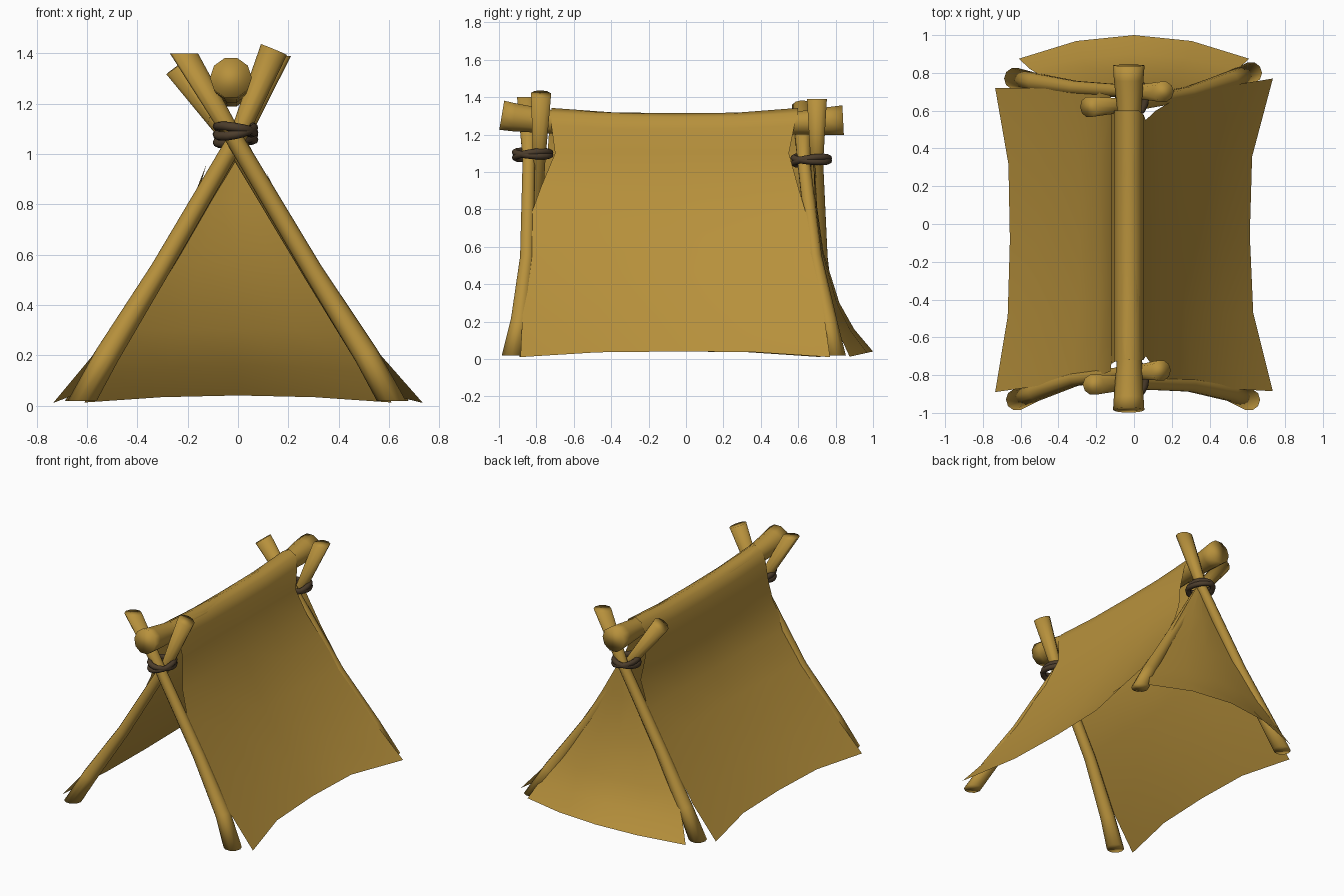
import bpy, bmesh, math
from mathutils import Vector, Matrix

old = bpy.data.objects.get("Cube")
if old:
    bpy.data.objects.remove(old)


def material(name, rgb):
    m = bpy.data.materials.new(name)
    m.use_nodes = True
    m.diffuse_color = (*rgb, 1)
    m.node_tree.nodes["Principled BSDF"].inputs["Base Color"].default_value = (*rgb, 1)
    return m


OCHRE = material("ochre", (0.475, 0.283, 0.045))
ROPE = material("dark rope", (0.073, 0.047, 0.025))
UP = Vector((0, 0, 1))


def finish(name, bm, mat, angle):
    bmesh.ops.recalc_face_normals(bm, faces=bm.faces)
    mesh = bpy.data.meshes.new(name)
    bm.to_mesh(mesh)
    bm.free()
    mesh.materials.append(mat)
    ob = bpy.data.objects.new(name, mesh)
    bpy.context.collection.objects.link(ob)
    bpy.ops.object.select_all(action='DESELECT')
    ob.select_set(True)
    bpy.context.view_layer.objects.active = ob
    bpy.ops.object.shade_smooth_by_angle(angle=math.radians(angle))


def tube(name, path, radii, mat, sides=10, closed=False, start=None, end=None):
    """Round bar through the path; start and end override the end face directions."""
    bm = bmesh.new()
    pts = [Vector(p) for p in path]
    n = len(pts)
    rings = []
    for i, (p, r) in enumerate(zip(pts, radii)):
        if closed:
            d = pts[(i + 1) % n] - pts[i - 1]
        else:
            d = pts[min(i + 1, n - 1)] - pts[max(i - 1, 0)]
        if i == 0 and start:
            d = start
        if i == n - 1 and end:
            d = end
        d = d.normalized()
        ref = UP if abs(pts[-1].z - pts[0].z) < 0.3 else Vector((0, 1, 0))
        u = d.cross(ref).normalized()
        v = d.cross(u)
        angles = [2 * math.pi * k / sides for k in range(sides)]
        rings.append([bm.verts.new(p + r * (u * math.cos(a) + v * math.sin(a))) for a in angles])
    pairs = list(zip(rings, rings[1:])) + ([(rings[-1], rings[0])] if closed else [])
    for a, b in pairs:
        for k in range(sides):
            j = (k + 1) % sides
            bm.faces.new((a[k], a[j], b[j], b[k]))
    if not closed:
        bm.faces.new(rings[0])
        bm.faces.new(rings[-1])
    finish(name, bm, mat, 120)


def sheet(name, rows, mat):
    """Cloth surface from rows of points of equal length."""
    bm = bmesh.new()
    grid = [[bm.verts.new(p) for p in row] for row in rows]
    for a, b in zip(grid, grid[1:]):
        for k in range(len(a) - 1):
            bm.faces.new((a[k], a[k + 1], b[k + 1], b[k]))
    finish(name, bm, mat, 70)


# Ridge pole
tube("ridge_pole",
     [(-.028, -.985, 1.303), (-.028, -.92, 1.292), (-.025, -.72, 1.268), (-.025, 0, 1.245),
      (-.025, .6, 1.262), (-.028, .76, 1.272), (-.028, .84, 1.276)],
     [.083, .079, .066, .06, .064, .078, .084], OCHRE)

# Crossed leg poles with flat feet, from foot to flared tip; some tips are cut level
legs = [
    ("front_right_leg", None,
     [(-.62, -.93, .018), (-.52, -.89, .2), (-.31, -.82, .54), (0, -.785, 1.07), (.143, -.775, 1.415)]),
    ("front_left_leg", UP,
     [(.61, -.93, .018), (.51, -.89, .2), (.295, -.85, .54), (-.02, -.84, 1.07), (-.215, -.85, 1.4)]),
    ("back_right_leg", UP,
     [(-.63, .77, .018), (-.52, .75, .2), (-.31, .72, .54), (0, .70, 1.05), (.155, .70, 1.39)]),
    ("back_left_leg", None,
     [(.62, .80, .018), (.51, .76, .2), (.29, .69, .54), (-.02, .63, 1.05), (-.24, .62, 1.35)]),
]
for name, tip, path in legs:
    tube(name, path, [.058, .049, .039, .035, .056], OCHRE, start=UP, end=tip)

# Rope lashings: two tilted loops at each crossing
for place, y, z in (("front", -.82, 1.09), ("back", .67, 1.06)):
    for i, (tilt_x, tilt_y) in enumerate(((.14, -.2), (-.08, .16))):
        turn = Matrix.Rotation(tilt_x, 3, 'X') @ Matrix.Rotation(tilt_y, 3, 'Y')
        loop = []
        for k in range(16):
            a = math.tau * k / 16
            loop.append(Vector((-.01, y, z + .008 * i)) + turn @ Vector((.074 * math.cos(a), .094 * math.sin(a), 0)))
        tube(f"{place}_rope_{i + 1}", loop, [.018] * 16, ROPE, 8, True)

# Cover draped over the ridge: x, z, front y, back y, inward sag, lift
profile = [
    (-.735, .01, -.89, .72, .078, .03), (-.56, .22, -.865, .72, .05, .015),
    (-.325, .57, -.825, .71, .04, 0), (-.2, .77, -.81, .70, .02, 0),
    (-.125, .96, -.78, .68, 0, 0), (-.12, 1.1, -.74, .62, 0, 0),
    (-.102, 1.25, -.73, .6, 0, -.02), (-.075, 1.315, -.72, .6, 0, -.022),
    (-.025, 1.342, -.72, .6, 0, -.028), (.025, 1.315, -.72, .6, 0, -.022),
    (.05, 1.25, -.72, .58, 0, -.02), (.062, 1.1, -.70, .55, 0, 0),
    (.115, .92, -.775, .6, 0, 0), (.19, .77, -.83, .645, .02, 0),
    (.31, .57, -.845, .68, .045, 0), (.55, .22, -.875, .74, .08, .015),
    (.735, .01, -.885, .77, .122, .03),
]
hang = (0, .85, 1, .9, 0)
rows = []
for x, z, front, back, sag, lift in profile:
    rows.append([(x - math.copysign(sag, x) * s, front + (back - front) * k / 4, z + lift * s)
                 for k, s in enumerate(hang)])
sheet("tent_cover", rows, OCHRE)

# Back flap flaring outward: half width, edge y, middle y, z
rows = []
for w, edge, mid, z in [(.02, .68, .69, 1.08), (.16, .69, .70, .82), (.3, .715, .735, .57),
                        (.46, .765, .82, .3), (.55, .82, .90, .13), (.61, .875, 1.0, .012)]:
    row = []
    for k in range(5):
        t = k / 2 - 1
        s = 1 - t * t
        row.append((w * t, edge + (mid - edge) * s, z + .028 * s * (z < .2)))
    rows.append(row)
sheet("back_flap", rows, OCHRE)
